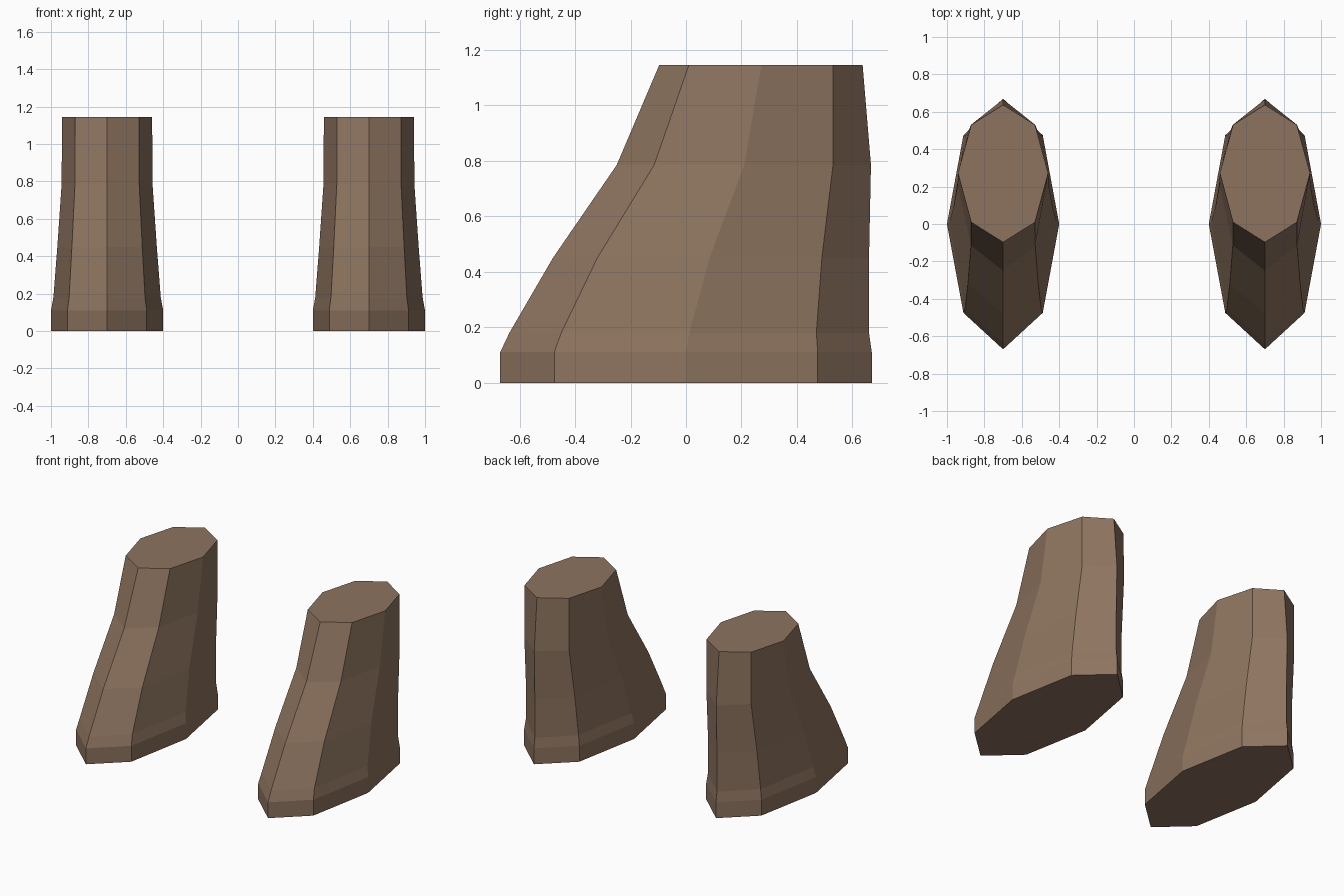
import bpy, bmesh

if "Cube" in bpy.data.objects:
    bpy.data.objects.remove(bpy.data.objects["Cube"])

brown = bpy.data.materials.new("brown")
brown.diffuse_color = (0.27, 0.175, 0.115, 1)
brown.use_nodes = True
brown.node_tree.nodes["Principled BSDF"].inputs["Base Color"].default_value = brown.diffuse_color

# Cross-sections: height, half width, then y of toe, toe side, middle, heel side, heel
SECTIONS = [
    (0.0, 0.300, -0.67, -0.475, 0.0, 0.475, 0.67),
    (0.11, 0.300, -0.67, -0.475, 0.0, 0.475, 0.67),
    (0.18, 0.287, -0.637, -0.45, 0.012, 0.47, 0.66),
    (0.45, 0.266, -0.48, -0.32, 0.085, 0.49, 0.66),
    (0.785, 0.243, -0.25, -0.115, 0.21, 0.53, 0.667),
    (1.145, 0.241, -0.097, 0.01, 0.272, 0.53, 0.637),
]


def make_boot(name, x):
    bm = bmesh.new()
    rings = []
    for z, w, toe, toe_side, mid, heel_side, heel in SECTIONS:
        s = w * 0.707
        outline = [(0, toe), (s, toe_side), (w, mid), (s, heel_side),
                   (0, heel), (-s, heel_side), (-w, mid), (-s, toe_side)]
        rings.append([bm.verts.new((px, py, z)) for px, py in outline])
    # Side walls
    for low, high in zip(rings, rings[1:]):
        for i in range(8):
            j = (i + 1) % 8
            bm.faces.new((low[i], low[j], high[j], high[i]))
    # Sole and top cap
    bm.faces.new(rings[0][::-1])
    bm.faces.new(rings[-1])
    mesh = bpy.data.meshes.new(name)
    bm.to_mesh(mesh)
    bm.free()
    mesh.materials.append(brown)
    boot = bpy.data.objects.new(name, mesh)
    boot.location.x = x
    bpy.context.collection.objects.link(boot)


# Matching pair
make_boot("left_boot", 0.7)
make_boot("right_boot", -0.7)
